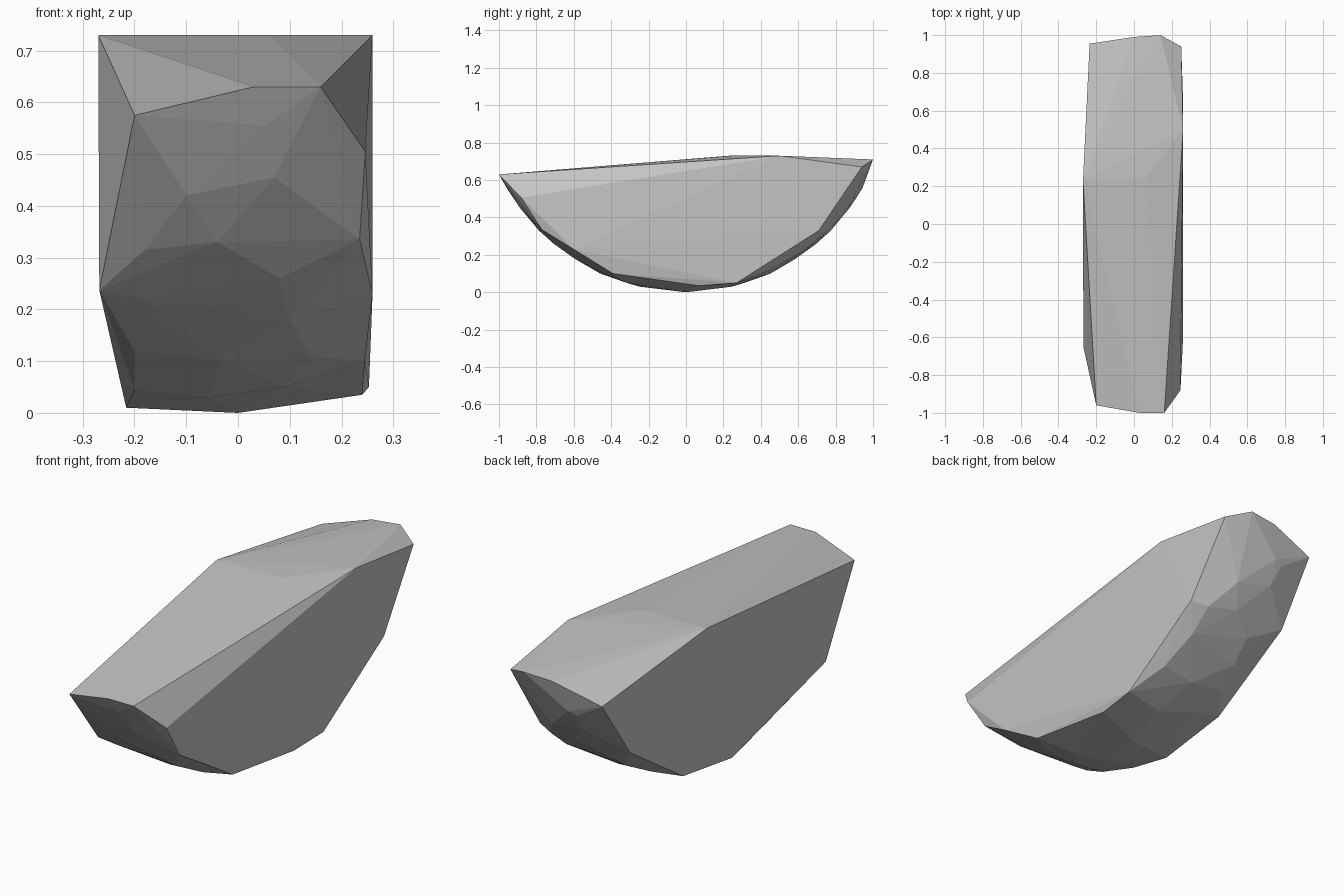
import bpy
import bmesh
from math import sqrt
from mathutils import Vector

default_cube = bpy.data.objects.get("Cube")
if default_cube:
    bpy.data.objects.remove(default_cube, do_unlink=True)

RADIUS = 1.105       # rounded underside of the boulder the shard broke from
BACK_SCALE = 0.985   # the back end is slightly tighter than the front


def on_shell(x, z, side):
    """Point on the rounded shell at width x and height z, side -1 front, +1 back."""
    depth_squared = RADIUS ** 2 - (RADIUS - z) ** 2 - x ** 2
    depth = sqrt(max(depth_squared, 0))
    if side > 0:
        depth *= BACK_SCALE
    return Vector((x, side * depth, z))


def make_material(name, value):
    material = bpy.data.materials.new(name)
    material.use_nodes = True
    colour = (value, value, value, 1)
    material.diffuse_color = colour
    shader = material.node_tree.nodes["Principled BSDF"]
    shader.inputs["Base Color"].default_value = colour
    return material


def hull_object(name, points, material):
    """Wrap the points in one faceted closed solid."""
    shape = bmesh.new()
    for point in points:
        shape.verts.new(point)
    hull = bmesh.ops.convex_hull(shape, input=shape.verts)
    unused = hull["geom_interior"] + hull["geom_unused"]
    loose = {item for item in unused if isinstance(item, bmesh.types.BMVert)}
    bmesh.ops.delete(shape, geom=list(loose), context="VERTS")
    bmesh.ops.recalc_face_normals(shape, faces=shape.faces)
    mesh = bpy.data.meshes.new(name)
    shape.to_mesh(mesh)
    shape.free()
    mesh.materials.append(material)
    rock = bpy.data.objects.new(name, mesh)
    bpy.context.scene.collection.objects.link(rock)
    return rock


# Broken upper surface
top_rim = [
    (-.2, -.96, .575), (.03, -1, .63), (.16, -1, .63),
    (.26, .5, .73), (.25, .94, .67), (.14, 1, .71),
    (0, .99, .7), (-.235, .955, .63), (-.27, .23, .73), (.06, .24, .73),
]

# Lower edge of the flat break on the right-hand side of the front
positive_rim = [
    (.246, -.88, .505), (.235, -.77, .335), (.26, -.6, .23), (.245, -.39, .1),
    (.24, .07, .035), (.253, .27, .05), (.258, .71, .33),
]

# Lower edge of the flat break on the opposite side
negative_rim = [
    (-.268, -.65, .237), (-.216, -.03, .01), (-.22, .335, .065), (-.24, .755, .34),
]

# Facet corners on the rounded underside, width and height only
front_facets = [
    (-.18, .22), (-.18, .315), (-.1, .42), (-.04, .33), (.07, .455),
    (.09, .54), (.05, .555), (.08, .26), (.1, .18), (.14, .11),
    (.09, .05), (-.2, .12), (-.2, .045), (-.03, .1), (-.06, .03),
]

points = [Vector(p) for p in top_rim + positive_rim + negative_rim]
points.append(Vector((0, 0, 0)))
points += [on_shell(x, z, -1) for x, z in front_facets]

# The back repeats the facet pattern turned end for end
points += [on_shell(-x, z, 1) for x, z in front_facets]

stone = make_material("grey stone", .55)
hull_object("rock_shard", points, stone)
